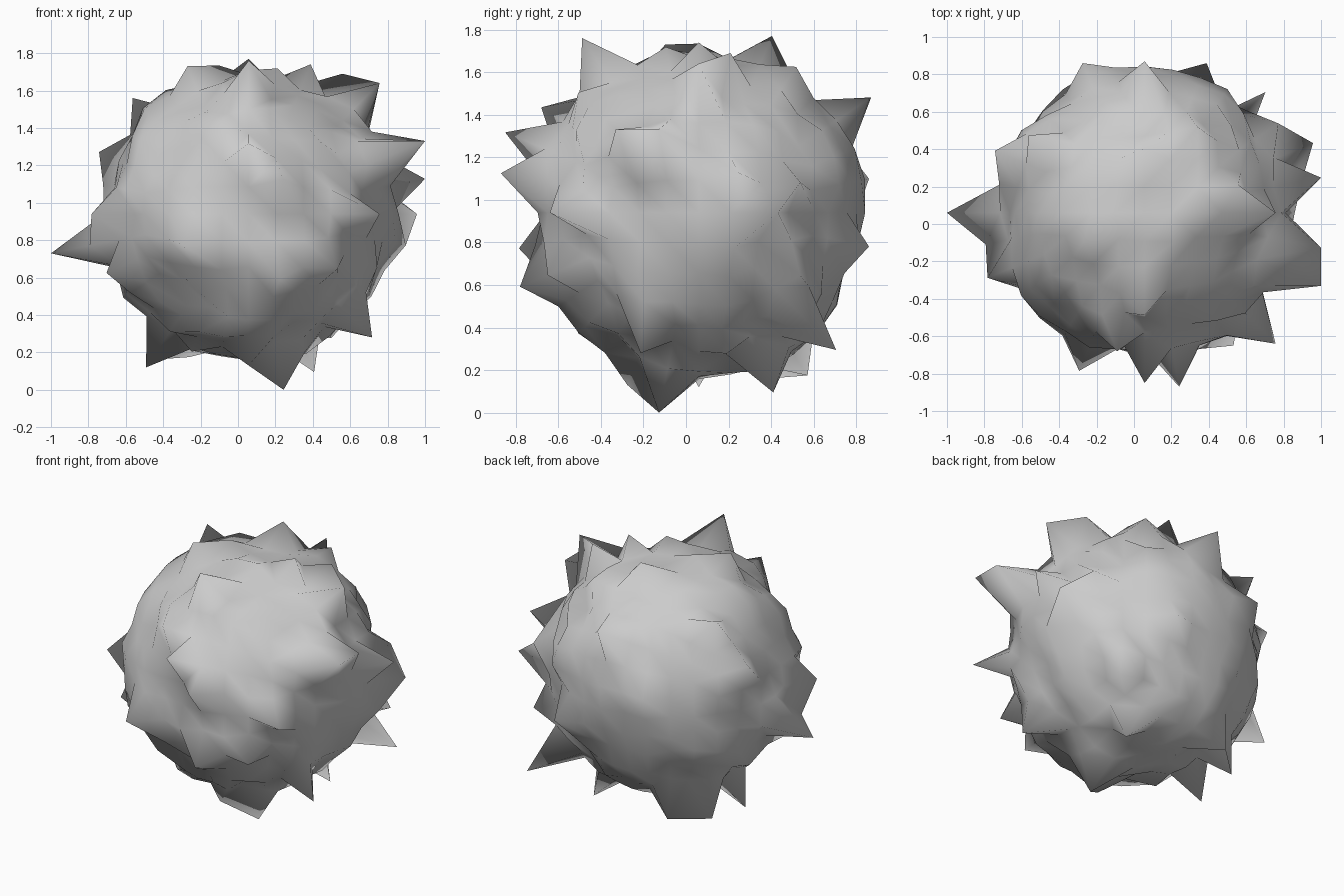
import bpy, bmesh, math, random
from mathutils import Vector

if "Cube" in bpy.data.objects:
    bpy.data.objects.remove(bpy.data.objects["Cube"])

random.seed(4)
CENTRE = Vector((0.057, 0.06, 0.94))
N = 4  # grid steps from a face centre to its edge

# Main spikes per cube side: (grid step, grid step, height along the side's axis)
SPIKES = {
    (0, -1): [(0, -1, 1.057), (-2, 0, .84), (-1, -1, .85), (2, 2, .80),
              (3, 4, .62), (-2, -2, .76), (1, -3, .67)],
    (0, 1): [(0, 4, .70), (-2, 2, .943), (-1, 2, .943), (1, 1, .943), (2, 0, .90),
             (1, -1, .84), (4, -4, .645), (3, -2, .714),
             (3, 1, .715), (-2, -4, .66)],
    (1, -1): [(-2, -1, .845), (1, -2, .84), (1, 1, .93), (0, 2, .91), (-1, 3, .74),
              (4, 0, .70), (3, -2, .71)],
    (1, 1): [(0, 3, .81), (-2, 1, .80), (2, -1, .80)],
    (2, 1): [(0, 2, .83), (0, -3, .82), (-2, -1, .79), (2, 0, .80),
             (3, 1, .75), (2, 3, .685)],
    (2, -1): [(1, -1, .94), (2, 2, .845), (-3, 2, .78), (-2, 3, .765),
              (-3, 0, .82), (0, -2, .81)],
}

# Turn side and steps into a lookup by grid position
heights = {}
for (axis, sign), rows in SPIKES.items():
    for a, b, h in rows:
        key = [a, b]
        key.insert(axis, sign * N)
        heights[tuple(key)] = h

# Cube with an even grid, rounded into a ball with radial spikes
bm = bmesh.new()
bmesh.ops.create_cube(bm, size=2)
bmesh.ops.subdivide_edges(bm, edges=bm.edges[:], cuts=2 * N - 1, use_grid_fill=True)
for v in bm.verts:
    key = tuple(round(c * N) for c in v.co)
    ray = Vector([math.tan(k / N * math.pi / 4) for k in key])
    if key in heights:
        v.co = CENTRE + ray * heights[key]
    else:
        v.co = CENTRE + ray.normalized() * random.uniform(.73, .81)
for f in bm.faces:
    f.smooth = True
bmesh.ops.recalc_face_normals(bm, faces=bm.faces[:])

mesh = bpy.data.meshes.new("spiky_ball")
bm.to_mesh(mesh)
bm.free()
bpy.context.collection.objects.link(bpy.data.objects.new("spiky_ball", mesh))
